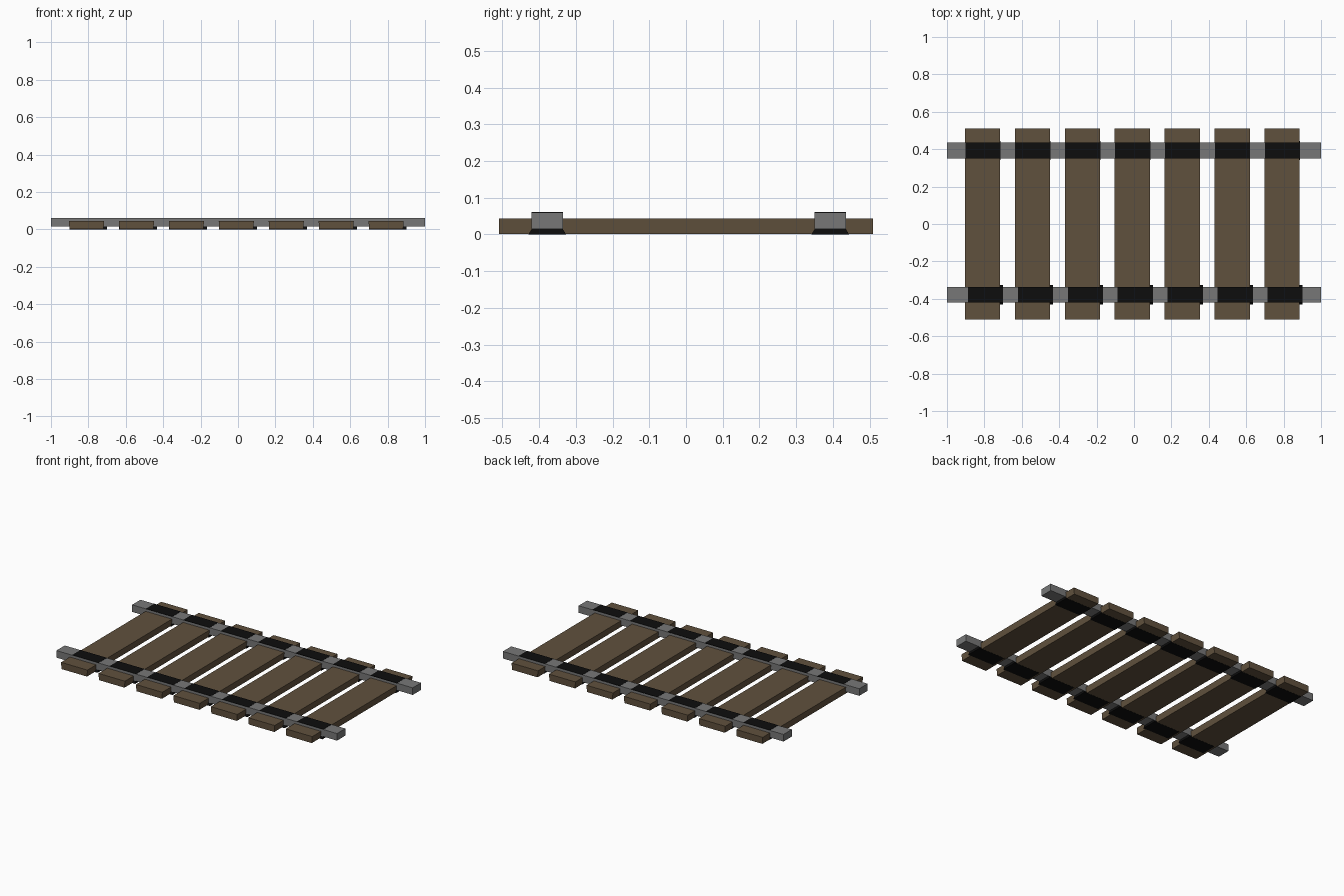
import bpy, bmesh

if "Cube" in bpy.data.objects:
    bpy.data.objects.remove(bpy.data.objects["Cube"])

def material(name, rgb):
    m = bpy.data.materials.new(name)
    m.diffuse_color = (*rgb, 1)
    m.use_nodes = True
    m.node_tree.nodes["Principled BSDF"].inputs["Base Color"].default_value = m.diffuse_color
    return m

WOOD = material("brown wood", (0.118, 0.082, 0.047))
STEEL = material("grey steel", (0.185, 0.187, 0.187))
BLACK = material("black iron", (0.004, 0.004, 0.004))

def block(name, x, y, z, mat, flare_x=0.0, flare_y=0.0):
    """Box between (min, max) ranges; flare moves the bottom edges outwards."""
    bm = bmesh.new()
    bmesh.ops.create_cube(bm, size=1)
    for v in bm.verts:
        low = v.co.z < 0
        sx, sy = (1 if v.co.x > 0 else -1), (1 if v.co.y > 0 else -1)
        v.co.x = x[sx > 0] + (sx * flare_x if low else 0)
        v.co.y = y[sy > 0] + (sy * flare_y if low else 0)
        v.co.z = z[not low]
    me = bpy.data.meshes.new(name)
    bm.to_mesh(me)
    bm.free()
    me.materials.append(mat)
    ob = bpy.data.objects.new(name, me)
    bpy.context.collection.objects.link(ob)
    return ob

# name, y centre, x offset of its fastenings
RAILS = [("front", -0.378, 0.016), ("back", 0.393, 0.002)]
HALF_W = 0.0425

# Two long rails
for side, y, _ in RAILS:
    block(side + "_rail", (-1, 1), (y - HALF_W, y + HALF_W), (0.0145, 0.06), STEEL)

# Seven sleepers, each with black fastenings above and below both rails
for i in range(7):
    cx = -0.81 + i * 0.267
    x = (cx - 0.094, cx + 0.094)
    block(f"sleeper_{i+1}", x, (-0.51, 0.51), (0.0015, 0.044), WOOD, flare_x=-0.003)
    for side, y, dx in RAILS:
        px = (x[0] + dx, x[1] + dx)
        block(f"{side}_rail_cap_{i+1}", px, (y - HALF_W, y + HALF_W), (0.058, 0.061), BLACK)
        block(f"{side}_rail_shoe_{i+1}", px, (y - HALF_W, y + HALF_W), (0.0, 0.0145), BLACK,
              flare_y=0.009)
